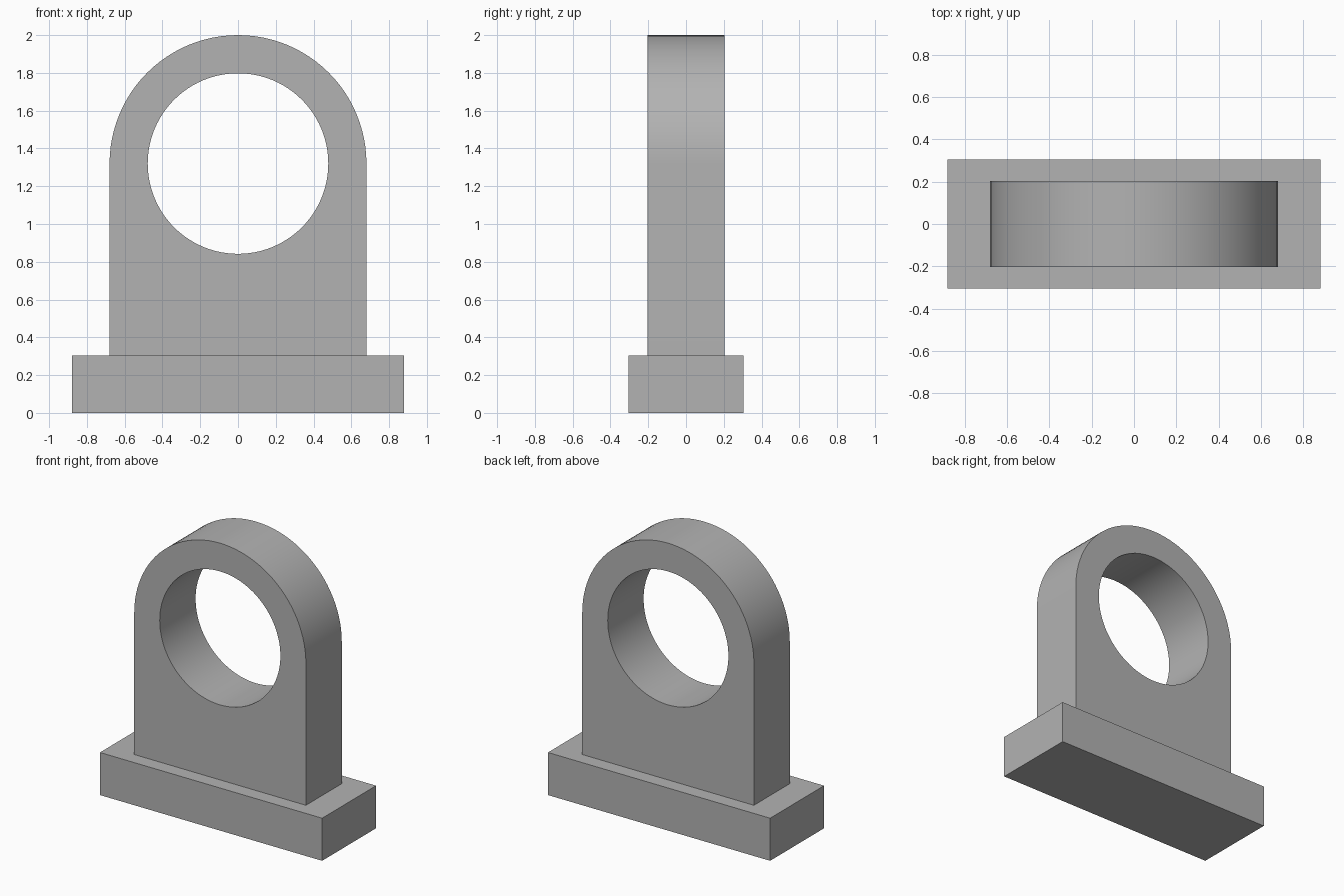
import bpy, bmesh
from math import pi, sin, cos, radians
from mathutils import Vector

if "Cube" in bpy.data.objects:
    bpy.data.objects.remove(bpy.data.objects["Cube"], do_unlink=True)

BASE_TOP = 0.305
RADIUS, BORE = 0.68, 0.478
CENTRE = 1.32
HALF_DEPTH = 0.203

grey = bpy.data.materials.new("plain grey")
grey.use_nodes = True
colour = (0.45, 0.45, 0.45, 1)
grey.diffuse_color = colour
grey.node_tree.nodes["Principled BSDF"].inputs["Base Color"].default_value = colour


def finish(name, bm):
    bmesh.ops.recalc_face_normals(bm, faces=bm.faces)
    mesh = bpy.data.meshes.new(name)
    bm.to_mesh(mesh)
    bm.free()
    mesh.materials.append(grey)
    obj = bpy.data.objects.new(name, mesh)
    bpy.context.collection.objects.link(obj)
    return obj


def arc(radius, start, end, steps):
    angles = [start + (end - start) * i / steps for i in range(steps + 1)]
    return [(radius * cos(a), CENTRE + radius * sin(a)) for a in angles]


def add_loop(bm, points):
    verts = [bm.verts.new((x, -HALF_DEPTH, z)) for x, z in points]
    return [bm.edges.new((v, verts[i - 1])) for i, v in enumerate(verts)]


# Rectangular foot
bm = bmesh.new()
bmesh.ops.create_cube(bm, size=1)
bmesh.ops.scale(bm, vec=(1.76, 0.61, BASE_TOP), verts=bm.verts)
bmesh.ops.translate(bm, vec=(0, 0, BASE_TOP / 2), verts=bm.verts)
finish("base_plate", bm)

# Round-topped upright with a through bore
bm = bmesh.new()
outline = arc(RADIUS, 0, pi, 48) + [(-RADIUS, BASE_TOP), (RADIUS, BASE_TOP)]
bore = arc(BORE, 0, 2 * pi, 96)[:-1]
edges = add_loop(bm, outline) + add_loop(bm, bore)
bmesh.ops.triangle_fill(bm, edges=edges, use_beauty=True, normal=Vector((0, -1, 0)))
front = list(bm.faces)
back = bmesh.ops.extrude_face_region(bm, geom=front, use_keep_orig=True)["geom"]
bmesh.ops.translate(bm, vec=(0, 2 * HALF_DEPTH, 0),
                    verts=[g for g in back if isinstance(g, bmesh.types.BMVert)])
upright = finish("bearing_upright", bm)

# Smooth curved walls, crisp edges
bpy.ops.object.select_all(action="DESELECT")
upright.select_set(True)
bpy.context.view_layer.objects.active = upright
bpy.ops.object.shade_smooth_by_angle(angle=radians(30))
